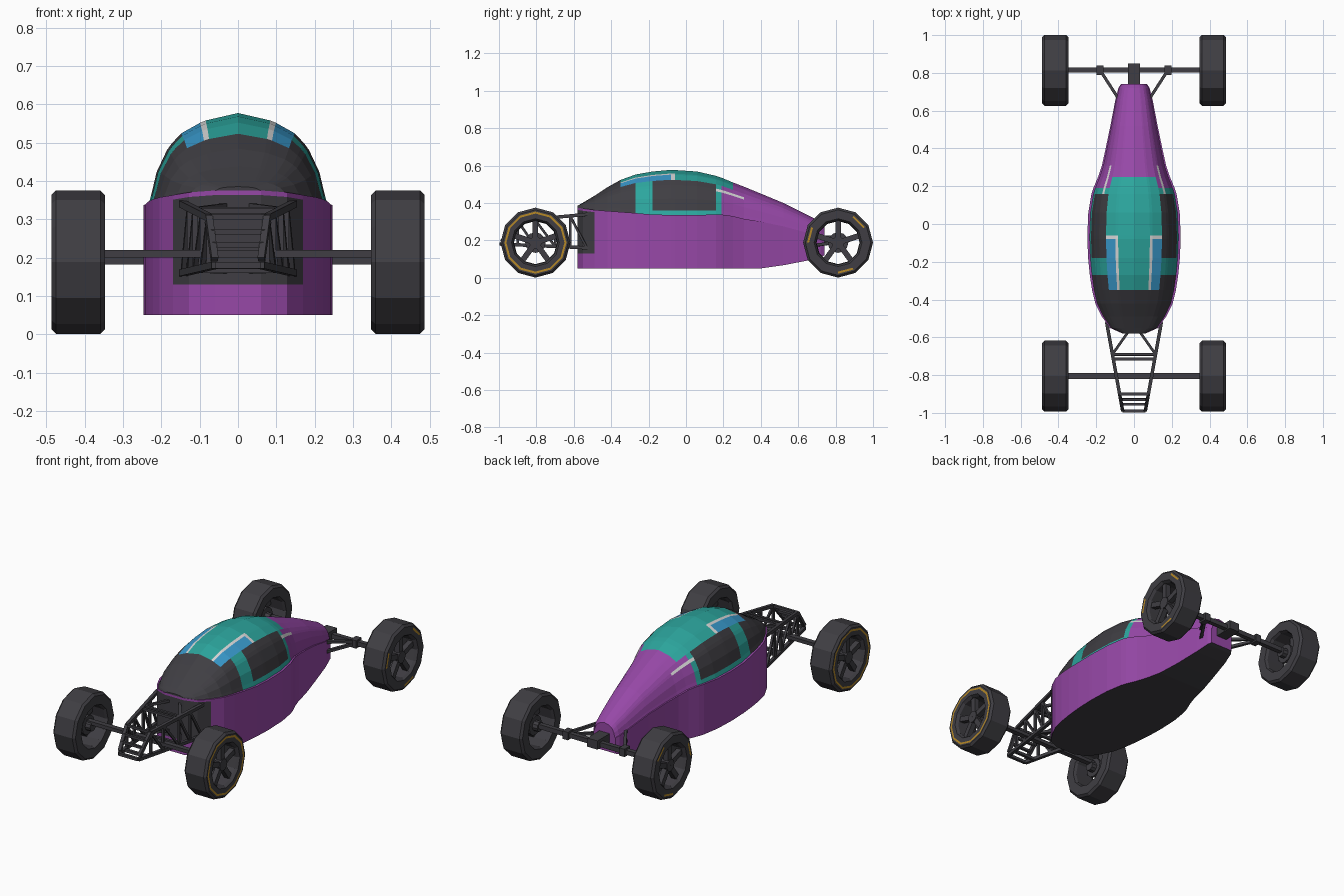
import bpy, bmesh, math
from mathutils import Vector, Matrix

if "Cube" in bpy.data.objects:
    bpy.data.objects.remove(bpy.data.objects["Cube"])


def material(name, rgb):
    m = bpy.data.materials.new(name)
    m.diffuse_color = (*rgb, 1)
    m.use_nodes = True
    m.node_tree.nodes["Principled BSDF"].inputs["Base Color"].default_value = m.diffuse_color
    return m


PURPLE, TEAL, GREY, GOLD, BLUE, WHITE = range(6)
MATS = [material("purple", (0.31, 0.065, 0.39)), material("teal", (0.025, 0.38, 0.34)),
        material("dark grey", (0.05, 0.048, 0.056)), material("gold", (0.47, 0.25, 0.02)),
        material("blue", (0.04, 0.32, 0.6)), material("white", (0.68, 0.68, 0.68))]


def finish(bm, name):
    bmesh.ops.recalc_face_normals(bm, faces=bm.faces)
    me = bpy.data.meshes.new(name)
    bm.to_mesh(me)
    bm.free()
    for m in MATS:
        me.materials.append(m)
    ob = bpy.data.objects.new(name, me)
    bpy.context.collection.objects.link(ob)
    return ob


def beam(bm, a, b, w=0.016, h=None):
    """Square bar between two points."""
    a, b = Vector(a), Vector(b)
    d = b - a
    m = (Matrix.Translation((a + b) / 2) @ d.to_track_quat('Y', 'Z').to_matrix().to_4x4()
         @ Matrix.Diagonal((w, d.length, h or w, 1)))
    vs = bmesh.ops.create_cube(bm, size=1, matrix=m)["verts"]
    for f in {f for v in vs for f in v.link_faces}:
        f.material_index = GREY


def lathe(bm, profile, n, centre, rule=lambda i, j: GREY):
    """Closed (x, radius) profile turned round the x axis."""
    rings = []
    for j in range(n):
        t = 2 * math.pi * j / n
        rings.append([bm.verts.new((centre[0] + x, centre[1] + r * math.cos(t),
                                    centre[2] + r * math.sin(t))) for x, r in profile])
    for j in range(n):
        A, B = rings[j], rings[(j + 1) % n]
        for i in range(len(profile)):
            k = (i + 1) % len(profile)
            f = bm.faces.new((A[i], A[k], B[k], B[i]))
            f.material_index = rule(i, j)


# Body shell: stations of (y, half width, bottom, shoulder, top)
STATIONS = [(-.58, .06, .05, .375, .385), (-.55, .128, .05, .37, .402), (-.49, .17, .05, .363, .438),
            (-.42, .205, .05, .357, .484), (-.35, .222, .05, .352, .523), (-.27, .234, .05, .346, .552),
            (-.18, .243, .05, .338, .568), (-.08, .247, .05, .336, .577), (-.06, .247, .05, .336, .576),
            (.06, .242, .05, .336, .568), (.16, .225, .05, .338, .545), (.19, .215, .05, .338, .535),
            (.25, .19, .05, .33, .51), (.31, .17, .05, .315, .487), (.40, .15, .05, .30, .45),
            (.52, .125, .067, .275, .40), (.65, .10, .092, .24, .335), (.72, .083, .112, .22, .30),
            (.74, .07, .12, .21, .28)]
# Canopy half section: (fraction of half width, fraction of height above shoulder)
DOME = [(.95, 0), (.92, .1), (.86, .36), (.75, .6), (.70, .67), (.60, .78), (.40, .895), (.34, .92)]


def half_section(w, zb, zs, zt):
    pts = [(w, zb), (w, .13), (w, zs - .012), (w, zs)]
    return pts + [(w * f, zs + (zt - zs) * h) for f, h in DOME]


def body_colour(band, y):
    """Bands: 0-2 side, 3 ledge, 4 sill, 5-8 window zone, 9-11 roof."""
    if band == -1:
        return GREY                                    # floor
    if band <= 3:
        return GREY if band == 1 and y < -.49 else PURPLE
    if y < (-.35 if band >= 9 else -.27):
        return GREY                                    # windscreen
    if band == 7 and .16 < y < .31:
        return WHITE
    if 5 <= band <= 8 and -.18 < y < .16:
        return GREY                                    # side windows
    if -.35 < y < -.06 and band in (9, 10):
        if y > -.08 or band == 10:
            return WHITE
        return BLUE
    return TEAL if y < (.25 if band >= 9 else .19) else PURPLE


bm = bmesh.new()
rows = []
for y, w, zb, zs, zt in STATIONS:
    half = half_section(w, zb, zs, zt)
    R = [bm.verts.new((x, y, z)) for x, z in half]
    L = [bm.verts.new((-x, y, z)) for x, z in half]
    rows.append((R, L, bm.verts.new((0, y, zt))))
N = len(DOME) + 4
for k in range(len(rows) - 1):
    (R0, L0, c0), (R1, L1, c1) = rows[k], rows[k + 1]
    ym = (STATIONS[k][0] + STATIONS[k + 1][0]) / 2
    for A, B in ((R0 + [c0], R1 + [c1]), (L0 + [c0], L1 + [c1])):
        for i in range(N):
            f = bm.faces.new((A[i], A[i + 1], B[i + 1], B[i]))
            f.material_index = body_colour(i, ym)
    f = bm.faces.new((R0[0], L0[0], L1[0], R1[0]))
    f.material_index = body_colour(-1, ym)
for (R, L, c), y in ((rows[0], -.58), (rows[-1], .74)):   # end caps, band by band
    for i in range(N):
        f = bm.faces.new((R[i], R[i + 1], L[i + 1], L[i]) if i < N - 1 else (R[i], c, L[i]))
        f.material_index = body_colour(i, y)
finish(bm, "body_shell")

# Wheels: tyre with gold sidewall ring, rim spokes, hub and brake disc
TYRE = [(-.07, .122), (-.07, .175), (-.058, .187), (.058, .187), (.07, .175),
        (.07, .166), (.07, .155), (.07, .128), (.055, .118), (-.055, .115)]
ZC = .188
for place, yc in (("front", -.805), ("rear", .813)):
    for side, s in (("right", 1), ("left", -1)):
        c = (s * .417, yc, ZC)

        def gold(i, j):
            return GOLD if i == 5 and (place == "front" or j % 4 == 1) else GREY
        bm = bmesh.new()
        lathe(bm, [(x * s, r) for x, r in TYRE], 12, c, gold)
        finish(bm, f"{place}_{side}_tyre")
        bm = bmesh.new()
        for k in range(5):
            t = math.pi / 2 + k * 2 * math.pi / 5
            d = Vector((0, math.cos(t), math.sin(t)))
            x = Vector((s * .035, 0, 0))
            beam(bm, Vector(c) + x + d * .02, Vector(c) + x + d * .124, .03, .03)
        lathe(bm, [(s * -.06, .001), (s * -.06, .028), (s * .055, .034), (s * .055, .001)], 10, c)
        lathe(bm, [(s * -.03, .001), (s * -.03, .055), (s * -.015, .055), (s * -.015, .001)], 12, c)
        finish(bm, f"{place}_{side}_rim")

# Front axle
bm = bmesh.new()
beam(bm, (-.42, -.805, .21), (.42, -.805, .21), .03, .02)
finish(bm, "front_axle")

# Rear axle with mounting blocks, tail beam and struts
bm = bmesh.new()
beam(bm, (-.42, .815, .195), (.42, .815, .195), .026)
beam(bm, (0, .70, .2), (0, .85, .2), .066, .05)
for s in (1, -1):
    beam(bm, (s * .18, .79, .195), (s * .18, .84, .195), .035, .045)
    beam(bm, (s * .18, .815, .2), (s * .08, .66, .23), .016)
    beam(bm, (s * .18, .815, .19), (s * .08, .66, .17), .016)
finish(bm, "rear_axle")

# Front truss: upper and lower rails narrowing to the tip, with braces
bm = bmesh.new()


def rail(y, upper):
    x = .145 + (.06 - .145) * (-.52 - y) / .47
    if not upper:
        return x, y, .16 + .02 * (-.52 - y) / .47
    z = .34 - .035 * (-.52 - y) / .38 if y > -.9 else .305 - .11 * (-.9 - y) / .085
    return x, y, z


def flip(p):
    return -p[0], p[1], p[2]


posts = [-.53, -.62, -.70, -.81, -.9]
for m in (lambda p: p, flip):
    beam(bm, m(rail(-.52, 1)), m(rail(-.9, 1)), .018)
    beam(bm, m(rail(-.9, 1)), m(rail(-.985, 1)), .018)
    beam(bm, m(rail(-.52, 0)), m(rail(-.99, 0)), .018)
    for k, y in enumerate(posts[1:]):
        beam(bm, m(rail(y, 0)), m(rail(y, 1)), .013)
        beam(bm, m(rail(posts[k], 0)), m(rail(y, 1)), .012)
    beam(bm, m(rail(-.69, 1)), m((.03, -.57, .335)), .014)
    beam(bm, m(rail(-.69, 0)), m((.03, -.57, .165)), .014)
for y in (-.69, -.715, -.9, -.93, -.955):
    a = rail(y, 1)
    beam(bm, a, flip(a), .014)
for y in (-.69, -.93, -.99):
    a = rail(y, 0)
    beam(bm, a, flip(a), .016)
finish(bm, "front_truss")
